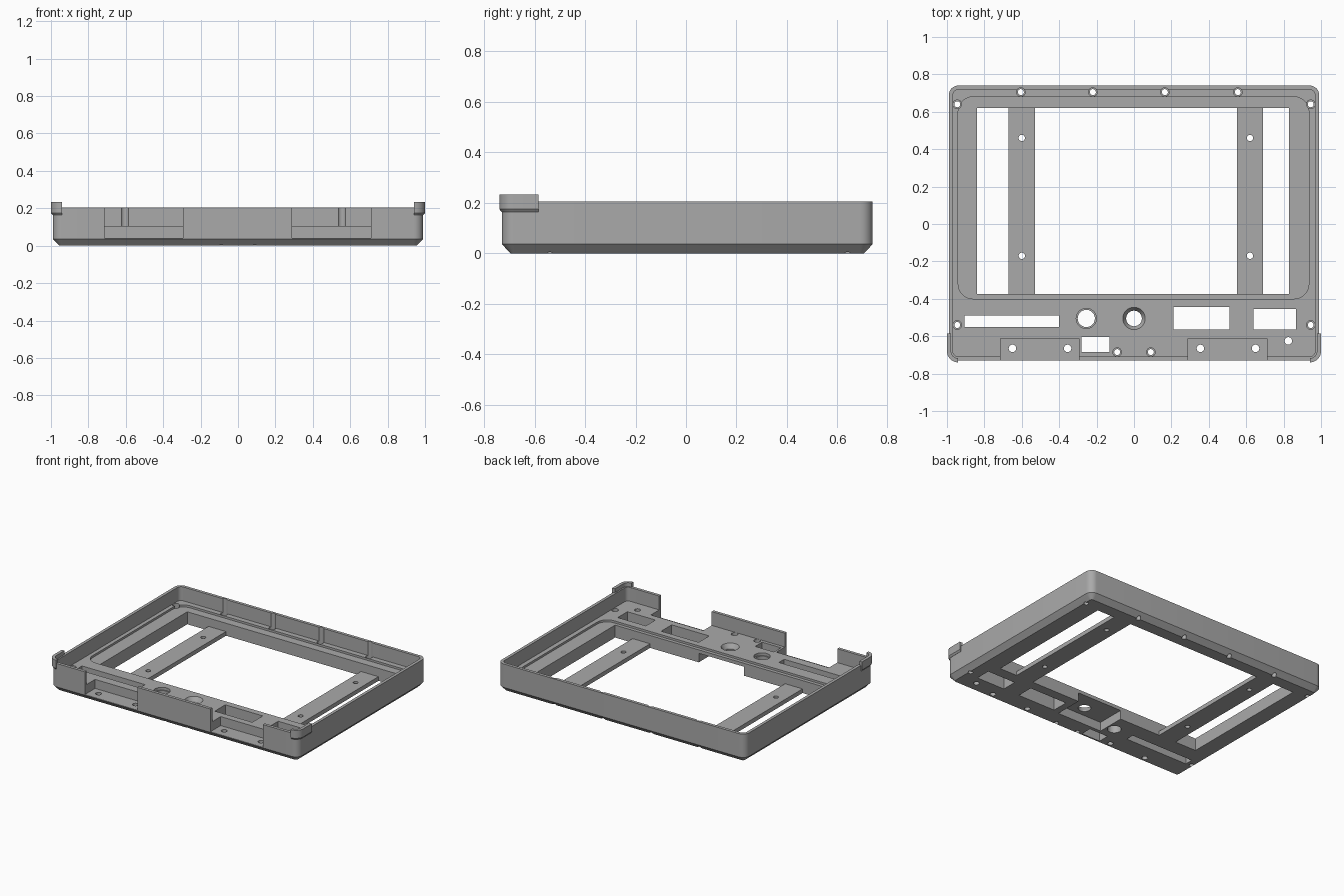
import bpy
import bmesh
from math import cos, sin, pi

cube = bpy.data.objects.get("Cube")
if cube:
    bpy.data.objects.remove(cube)

grey = bpy.data.materials.new("mid_grey")
grey.use_nodes = True
colour = (0.4, 0.4, 0.4, 1)
grey.diffuse_color = colour
grey.node_tree.nodes["Principled BSDF"].inputs["Base Color"].default_value = colour


def stack(name, rings):
    """Closed solid skinned through matching rings of points."""
    bm = bmesh.new()
    loops = [[bm.verts.new(p) for p in ring] for ring in rings]
    n = len(loops[0])
    for a, b in zip(loops, loops[1:]):
        for i in range(n):
            j = (i + 1) % n
            bm.faces.new((a[i], a[j], b[j], b[i]))
    bm.faces.new(loops[0][::-1])
    bm.faces.new(loops[-1])
    bmesh.ops.recalc_face_normals(bm, faces=bm.faces)
    mesh = bpy.data.meshes.new(name)
    bm.to_mesh(mesh)
    bm.free()
    mesh.materials.append(grey)
    obj = bpy.data.objects.new(name, mesh)
    bpy.context.collection.objects.link(obj)
    return obj


def arc(cx, cy, r, start, steps=8, sweep=pi / 2):
    return [(cx + r * cos(start + sweep * i / steps),
             cy + r * sin(start + sweep * i / steps)) for i in range(steps + 1)]


def rounded(name, x0, x1, y0, y1, r, levels):
    """Rounded rectangle solid; levels are (height, inset) pairs."""
    rings = []
    for z, inset in levels:
        q = max(r - inset, 0.006)
        d = inset + q
        pts = (arc(x1 - d, y1 - d, q, 0) + arc(x0 + d, y1 - d, q, pi / 2)
               + arc(x0 + d, y0 + d, q, pi) + arc(x1 - d, y0 + d, q, 1.5 * pi))
        rings.append([(x, y, z) for x, y in pts])
    return stack(name, rings)


def box(name, x0, x1, y0, y1, z0, z1):
    pts = [(x0, y0), (x1, y0), (x1, y1), (x0, y1)]
    return stack(name, [[(x, y, z) for x, y in pts] for z in (z0, z1)])


def drill(x, y, levels):
    """Turned cutter; levels are (height, radius) pairs."""
    return stack("drill", [[(px, py, z) for px, py in arc(x, y, r, 0, 24, 2 * pi)[:-1]]
                           for z, r in levels])


def cut(target, cutters):
    """Subtract the cutters one by one and keep the finished mesh."""
    for c in cutters:
        c.hide_render = True
        mod = target.modifiers.new("cut", "BOOLEAN")
        mod.operation = "DIFFERENCE"
        mod.solver = "EXACT"
        mod.object = c
    graph = bpy.context.evaluated_depsgraph_get()
    mesh = bpy.data.meshes.new_from_object(target.evaluated_get(graph))
    target.modifiers.clear()
    target.data = mesh
    for c in cutters:
        bpy.data.objects.remove(c)


FLOOR, RIM, LOW, HIGH = 0.105, 0.205, -0.1, 0.4
WINDOW_FRONT, WINDOW_BACK = -0.375, 0.62

# Tray with chamfered underside and thin raised rim
tray = rounded("tray", -0.99, 0.99, -0.73, 0.74, 0.05,
               [(0, 0.034), (0.036, 0), (RIM, 0), (RIM, 0.022), (FLOOR, 0.022)])

# Screen window with its shallow rounded recess
cutters = [
    rounded("recess", -0.94, 0.935, -0.4, 0.68, 0.08, [(0.09, 0), (HIGH, 0)]),
    box("window", -0.84, 0.83, WINDOW_FRONT, WINDOW_BACK, LOW, HIGH),
]

# Connector slots through the front panel
for x0, x1, y0, y1 in [(-0.905, -0.4, -0.55, -0.49), (0.21, 0.51, -0.565, -0.445),
                       (0.64, 0.865, -0.565, -0.455), (-0.28, -0.13, -0.685, -0.605)]:
    cutters.append(box("slot", x0, x1, y0, y1, LOW, HIGH))

# Notches in the front wall, and the pocket beneath the panel
for x0, x1 in [(-0.715, -0.295), (0.29, 0.71)]:
    cutters.append(box("notch", x0, x1, -0.9, -0.612, 0.04, HIGH))
cutters.append(box("pocket", -0.2, 0.16, -0.58, WINDOW_FRONT + 0.02, LOW, 0.065))

# Round control openings
cutters.append(drill(-0.255, -0.505, [(LOW, 0.046), (0.085, 0.046), (0.085, 0.054), (HIGH, 0.054)]))
cutters.append(drill(0, -0.505, [(LOW, 0.042), (0.075, 0.042), (FLOOR, 0.06), (HIGH, 0.06)]))

# Counterbored screw holes around the edge
screws = [(x, 0.705) for x in (-0.605, -0.22, 0.165, 0.555)]
screws += [(x, y) for x in (-0.945, 0.945) for y in (-0.54, 0.64)]
screws += [(-0.09, -0.685), (0.09, -0.685)]
for x, y in screws:
    cutters.append(drill(x, y, [(LOW, 0.016), (0.06, 0.016), (0.06, 0.023), (HIGH, 0.023)]))

# Plain holes in the notch floors and panel
for x, y in [(-0.65, -0.665), (-0.355, -0.665), (0.355, -0.665), (0.65, -0.665), (0.825, -0.625)]:
    cutters.append(drill(x, y, [(LOW, 0.02), (HIGH, 0.02)]))
cut(tray, cutters)

# Mounting bars across the window
bars = []
for name, x0, x1 in [("right_bar", -0.67, -0.53), ("left_bar", 0.55, 0.69)]:
    bar = box(name, x0, x1, WINDOW_FRONT, WINDOW_BACK, 0, 0.03)
    mid = (x0 + x1) / 2
    cut(bar, [drill(mid, y, [(LOW, 0.017), (HIGH, 0.017)]) for y in (-0.17, 0.46)])
    bars.append(bar)


# Corner clips wrapping the front corners
def clip_ring(z, grow):
    outer = [(0.99 + grow, -0.585)] + arc(0.94, -0.68, 0.05 + grow, 0, 8, -pi / 2)
    inner = arc(0.94, -0.68, 0.038, -pi / 2) + [(0.978, -0.585)]
    return [(x, y, z) for x, y in outer + inner]


clips = stack("corner_clips", [clip_ring(0.163, 0.001), clip_ring(0.175, 0.01), clip_ring(0.233, 0.01)])
mirror = clips.modifiers.new("mirror", "MIRROR")
mirror.use_axis = (True, False, False)

# Smooth the rounded corners and holes, keeping edges sharp
for obj in [tray, clips] + bars:
    bpy.ops.object.select_all(action="DESELECT")
    obj.select_set(True)
    bpy.context.view_layer.objects.active = obj
    bpy.ops.object.shade_smooth_by_angle(angle=pi / 6)
